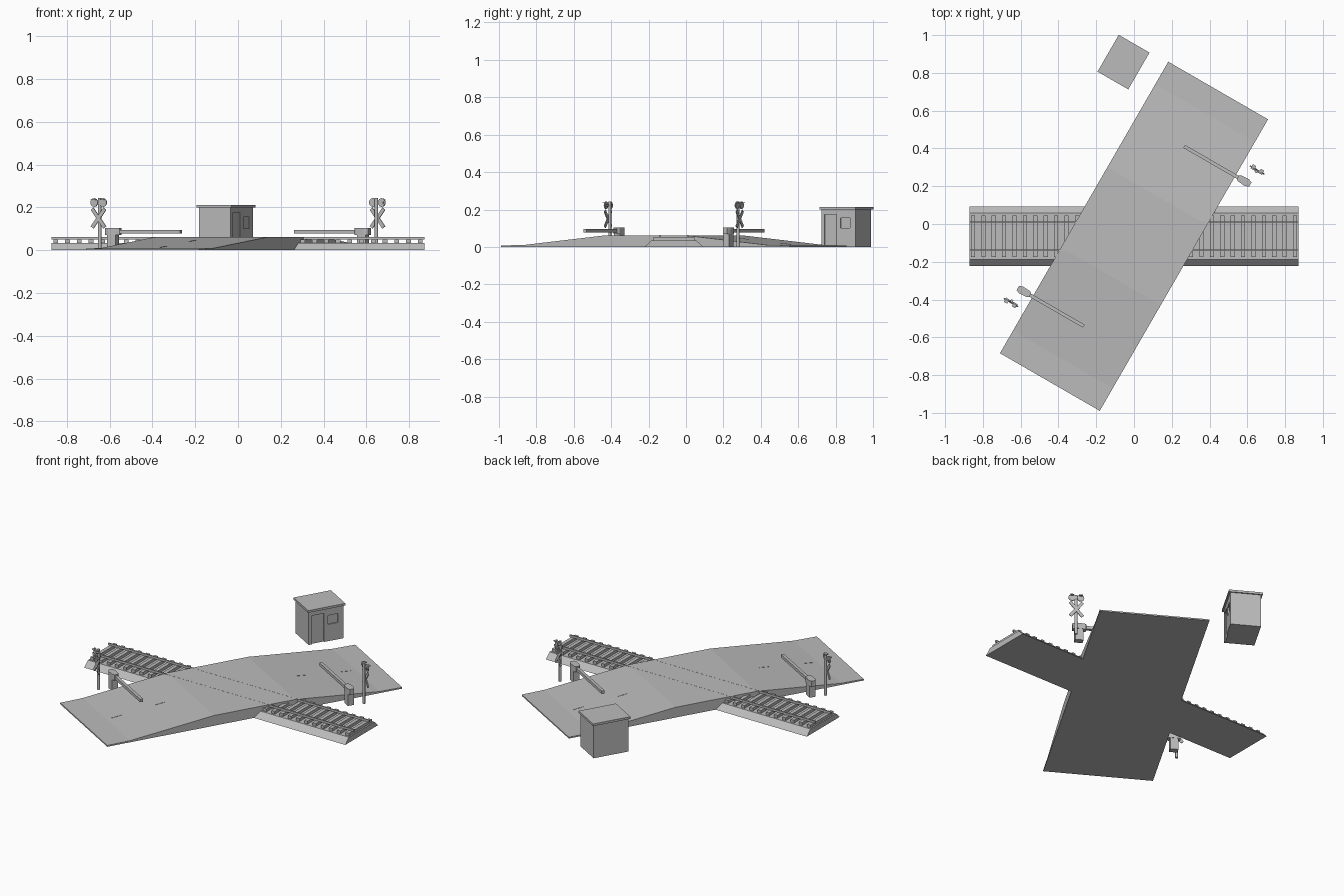
import bpy, bmesh, math
from mathutils import Matrix, Vector

cube = bpy.data.objects.get("Cube")
if cube:
    bpy.data.objects.remove(cube, do_unlink=True)

grey = bpy.data.materials.new("plain grey")
grey.use_nodes = True
grey.diffuse_color = (0.5, 0.5, 0.5, 1)
grey.node_tree.nodes["Principled BSDF"].inputs["Base Color"].default_value = (0.5, 0.5, 0.5, 1)

CENTRE = Matrix.Translation((0, -0.065, 0))


def turned(degrees):
    return CENTRE @ Matrix.Rotation(math.radians(degrees), 4, "Z")


def finish(name, bm, frame):
    bmesh.ops.recalc_face_normals(bm, faces=bm.faces)
    mesh = bpy.data.meshes.new(name)
    bm.to_mesh(mesh)
    bm.free()
    mesh.materials.append(grey)
    ob = bpy.data.objects.new(name, mesh)
    ob.matrix_world = frame
    bpy.context.collection.objects.link(ob)
    return ob


def add_box(bm, centre, size, tilt=None):
    m = Matrix.Translation(centre) @ (tilt or Matrix()) @ Matrix.Diagonal((*size, 1))
    bmesh.ops.create_cube(bm, size=1, matrix=m)


def boxes(name, items, frame):
    bm = bmesh.new()
    for item in items:
        add_box(bm, *item)
    return finish(name, bm, frame)


def extruded(name, outline, direction, frame):
    """Outline of 3D points pushed along a direction."""
    bm = bmesh.new()
    face = bm.faces.new([bm.verts.new(p) for p in outline])
    result = bmesh.ops.extrude_face_region(bm, geom=[face])
    verts = [g for g in result["geom"] if isinstance(g, bmesh.types.BMVert)]
    bmesh.ops.translate(bm, verts=verts, vec=direction)
    return finish(name, bm, frame)


# Road with a ramp at each end
road = turned(60)
HALF, EDGE = 0.305, 0.891
ramp = [(EDGE, 0.008), (0.753, 0.01), (0.245, 0.062)]
top = ramp + [(-x, z) for x, z in reversed(ramp)]
profile = [(EDGE, 0)] + top + [(-EDGE, 0)]
extruded("road", [(x, -HALF, z) for x, z in profile], (0, 2 * HALF, 0), road)

# Centre line dashes lying on the ramps
slope = math.atan2(0.052, 0.508)
dashes = []
for side in (-1, 1):
    for u in (0.428, 0.692):
        z = 0.062 - (u - 0.245) * math.tan(slope)
        tilt = Matrix.Rotation(side * slope, 4, "Y")
        dashes.append(((side * u, 0, z), (0.06, 0.008, 0.003), tilt))
boxes("centre_line_dashes", dashes, road)

# Railway: ballast, sleepers and rails
LENGTH = 0.872
bed = [(-0.157, 0), (0.157, 0), (0.122, 0.033), (-0.122, 0.033)]
extruded("ballast", [(-LENGTH, y, z) for y, z in bed], (2 * LENGTH, 0, 0), CENTRE)
boxes("sleepers", [((-0.8525 + 0.055 * i, 0, 0.0415), (0.022, 0.222, 0.017)) for i in range(32)], CENTRE)
for name, y in (("front_rail", -0.074), ("back_rail", 0.074)):
    boxes(name, [((0, y, 0.056), (2 * LENGTH, 0.008, 0.013))], CENTRE)

# Barrier and signal at each side, the second turned half a circle
for side, angle in (("back", 60), ("front", 240)):
    frame = turned(angle)
    U, V = 0.545, -0.36
    boxes(side + "_barrier_pedestal", [((U, V, 0.045), (0.036, 0.046, 0.09))], frame)
    housing = [(-0.04, 0.01), (-0.03, 0.018), (0.014, 0.021), (0.036, 0.013)]
    outline = [(U + w, V - y, 0.07) for y, w in housing]
    outline += [(U - w, V - y, 0.07) for y, w in reversed(housing)]
    extruded(side + "_barrier_housing", outline, (0, 0, 0.034), frame)
    step = 0.07
    boxes(side + "_barrier_arm",
          [((U, 0.008 - step * (i + 0.5), 0.086), (0.018, step, 0.018)) for i in range(5)], frame)

    # Signal post
    U, V = 0.62, -0.389
    bm = bmesh.new()
    bmesh.ops.create_cone(bm, cap_ends=True, segments=12, radius1=0.008, radius2=0.008, depth=0.243,
                          matrix=Matrix.Translation((U, V, 0.1215)))
    post = finish(side + "_signal_post", bm, frame)
    for p in post.data.polygons:
        p.use_smooth = len(p.vertices) == 4

    # Crossed boards
    boards = []
    for lean in (-1, 1):
        tilt = Matrix.Rotation(lean * math.radians(38), 4, "X")
        boards.append(((U + 0.011, V, 0.15), (0.005, 0.018, 0.11), tilt))
    boxes(side + "_crossed_boards", boards, frame)

    # Pair of lamps on a crossbar, each with a hood
    boxes(side + "_lamp_bar", [((U + 0.004, V, 0.222), (0.008, 0.07, 0.01))], frame)
    bm = bmesh.new()
    for y in (-0.024, 0.024):
        place = Matrix.Translation((U + 0.009, V + y, 0.223)) @ Matrix.Rotation(math.pi / 2, 4, "Y")
        bmesh.ops.create_cone(bm, cap_ends=True, segments=12, radius1=0.02, radius2=0.02,
                              depth=0.006, matrix=place)
        add_box(bm, (U + 0.017, V + y, 0.236), (0.016, 0.02, 0.004))
    finish(side + "_lamps", bm, frame)

# Crossing keeper's hut with a recessed door and window
hut = Matrix.Translation((-0.0555, 0.857, 0)) @ Matrix.Rotation(math.radians(60), 4, "Z")
walls = boxes("hut_walls", [((0, 0, 0.1), (0.21, 0.17, 0.2))], hut)
boxes("hut_roof", [((0, 0, 0.206), (0.225, 0.188, 0.013))], hut)
cutter = boxes("hut_cutter", [((-0.049, -0.085, 0.0865), (0.074, 0.014, 0.173)),
                              ((0.043, -0.085, 0.128), (0.06, 0.014, 0.054))], hut)
cutter.hide_render = True
cut = walls.modifiers.new("openings", "BOOLEAN")
cut.operation = "DIFFERENCE"
cut.solver = "EXACT"
cut.object = cutter
bpy.context.view_layer.objects.active = walls
bpy.ops.object.modifier_apply(modifier=cut.name)
bpy.data.objects.remove(cutter, do_unlink=True)
